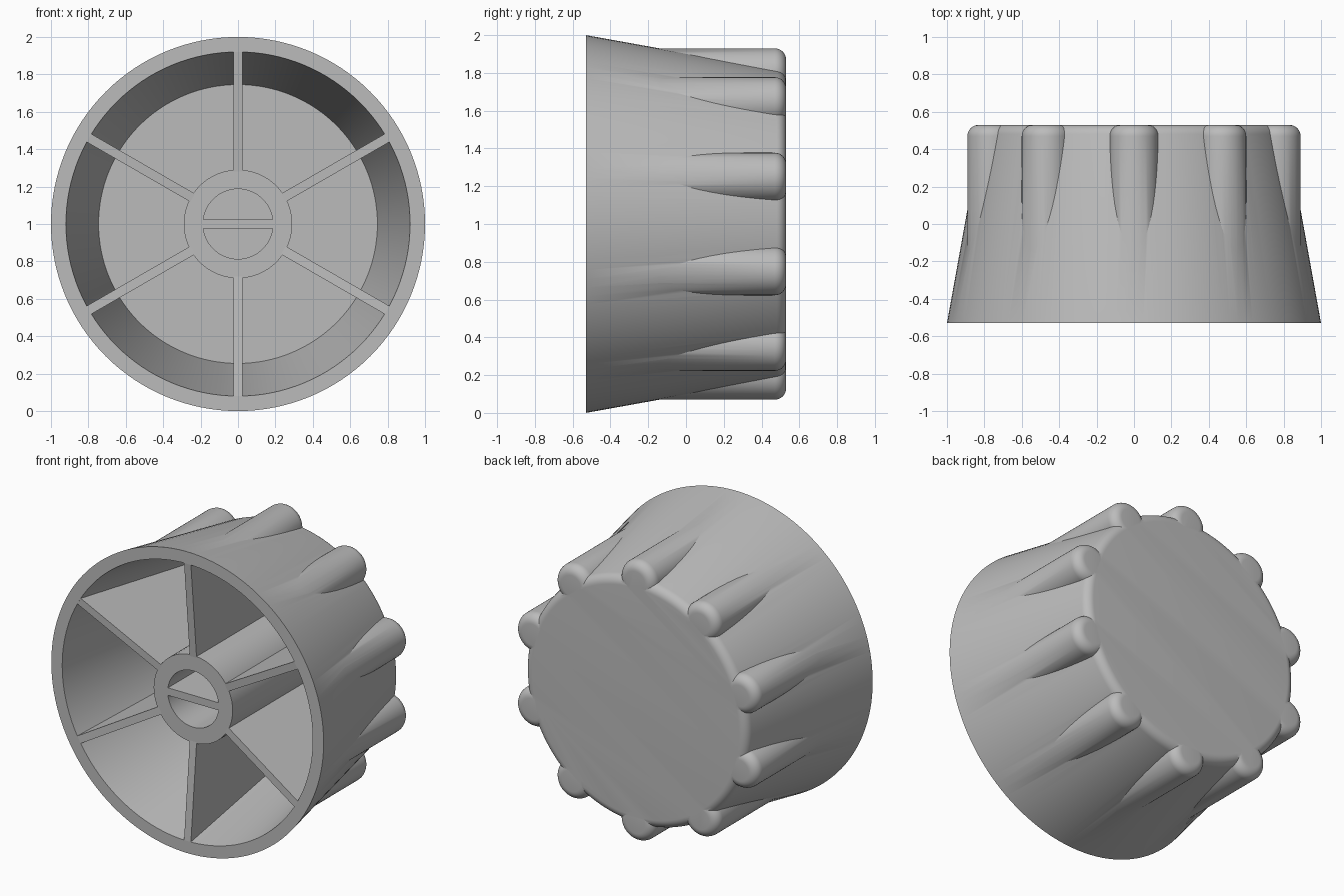
import bpy, bmesh
from math import sin, cos, pi, radians
from mathutils import Matrix, Vector

cube = bpy.data.objects.get("Cube")
if cube:
    bpy.data.objects.remove(cube, do_unlink=True)

FRONT, BACK, FLOOR = -0.53, 0.53, 0.44
TAPER = 0.18          # radius lost per unit of depth
HUB_FRONT = -0.47
CENTRE = Vector((0, 0, 1))

grey = bpy.data.materials.new("plain grey")
grey.use_nodes = True
grey.diffuse_color = (0.5, 0.5, 0.5, 1)
grey.node_tree.nodes["Principled BSDF"].inputs["Base Color"].default_value = grey.diffuse_color


def finish(name, bm):
    bmesh.ops.recalc_face_normals(bm, faces=bm.faces)
    mesh = bpy.data.meshes.new(name)
    bm.to_mesh(mesh)
    bm.free()
    mesh.materials.append(grey)
    obj = bpy.data.objects.new(name, mesh)
    bpy.context.collection.objects.link(obj)
    return obj


def lathe(bm, profile, centre, sides, ring=False):
    """Turn a (radius, y) profile about a y-axis line; cap it, or close it as a ring."""
    loops = [[bm.verts.new(centre + Vector((r * cos(2 * pi * i / sides), y, r * sin(2 * pi * i / sides))))
              for i in range(sides)] for r, y in profile]
    pairs = list(zip(loops, loops[1:]))
    if ring:
        pairs.append((loops[-1], loops[0]))
    else:
        bm.faces.new(loops[0])
        bm.faces.new(loops[-1])
    for a, b in pairs:
        for i in range(sides):
            j = (i + 1) % sides
            bm.faces.new((a[i], a[j], b[j], b[i]))


def fillet(centre_r, radius, start, steps=8):
    """Quarter-round profile ending on the back plane."""
    angles = [start + (pi / 2 - start) * i / steps for i in range(steps + 1)]
    return [(centre_r + radius * cos(a), BACK - radius + radius * sin(a)) for a in angles]


def boolean(target, tool, operation):
    mod = target.modifiers.new(operation, 'BOOLEAN')
    mod.object, mod.operation, mod.solver = tool, operation, 'EXACT'
    bpy.context.view_layer.objects.active = target
    bpy.ops.object.modifier_apply(modifier=mod.name)
    bpy.data.objects.remove(tool, do_unlink=True)


# Tapered outer body with a rounded back edge
bm = bmesh.new()
lathe(bm, [(1, FRONT)] + fillet(0.759, 0.06, radians(10.2)), CENTRE, 128)
body = finish("knob_body", bm)

# Ten round grip ribs
bm = bmesh.new()
for k in range(10):
    a = radians(18 + 36 * k)
    lathe(bm, [(0.13, -0.3)] + fillet(0.07, 0.06, 0), CENTRE + Vector((cos(a), 0, sin(a))) * 0.8, 48)
boolean(body, finish("grip_ribs", bm), 'UNION')

# Hollow front
bm = bmesh.new()
depth = FLOOR - FRONT
lathe(bm, [(0.92 + 0.1 * TAPER, FRONT - 0.1), (0.92 - TAPER * depth, FLOOR)], CENTRE, 128)
boolean(body, finish("cavity_cutter", bm), 'DIFFERENCE')

# Central hub tube
bm = bmesh.new()
lathe(bm, [(0.29, HUB_FRONT), (0.29, FLOOR + 0.01), (0.187, FLOOR + 0.01), (0.187, HUB_FRONT)],
      CENTRE, 64, ring=True)
hub = finish("hub", bm)

# Divider across the hub hole
bm = bmesh.new()
length = FLOOR - HUB_FRONT
bmesh.ops.create_cube(bm, size=1, matrix=Matrix.Translation(CENTRE + Vector((0, HUB_FRONT + length / 2, 0)))
                      @ Matrix.Diagonal((0.38, length, 0.05, 1)))
divider = finish("hub_divider", bm)

# Six webs, sloping from the rim down to the hub
bm = bmesh.new()
outline = [(0.28, HUB_FRONT), (0.923, FRONT), (0.75, FLOOR + 0.01), (0.28, FLOOR + 0.01)]
for k in range(6):
    turn = Matrix.Translation(CENTRE) @ Matrix.Rotation(radians(30 + 60 * k), 4, 'Y')
    sides = [[bm.verts.new(turn @ Vector((r, y, t))) for r, y in outline] for t in (-0.025, 0.025)]
    for side in sides:
        bm.faces.new(side)
    for i in range(4):
        j = (i + 1) % 4
        bm.faces.new((sides[0][i], sides[0][j], sides[1][j], sides[1][i]))
webs = finish("webs", bm)

# Smooth round surfaces, keep corners crisp
bpy.ops.object.select_all(action='DESELECT')
for obj in (body, hub):
    obj.select_set(True)
bpy.context.view_layer.objects.active = body
bpy.ops.object.shade_smooth_by_angle(angle=radians(30))
